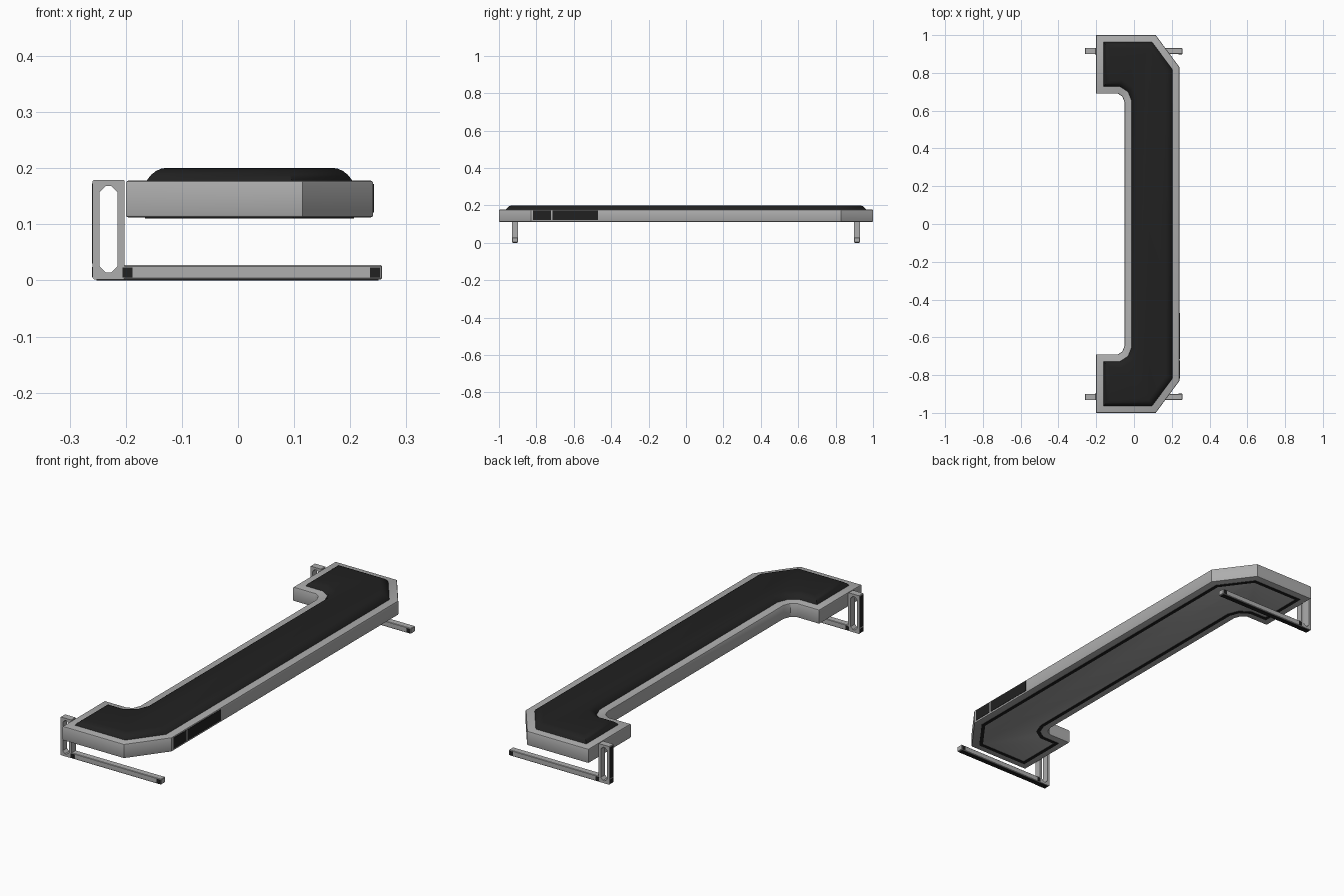
import bpy, bmesh
from mathutils import Vector

if "Cube" in bpy.data.objects:
    bpy.data.objects.remove(bpy.data.objects["Cube"])


def material(name, rgb):
    m = bpy.data.materials.new(name)
    m.diffuse_color = (*rgb, 1)
    m.use_nodes = True
    m.node_tree.nodes["Principled BSDF"].inputs["Base Color"].default_value = m.diffuse_color
    return m


GREY = material("light grey metal", (0.42, 0.42, 0.42))
BLACK = material("black padding", (0.015, 0.015, 0.015))


def inset(pts, d):
    """Move a counter-clockwise outline inward by d with mitred corners."""
    out = []
    for i, p in enumerate(pts):
        a, b, c = Vector(pts[i - 1]), Vector(p), Vector(pts[(i + 1) % len(pts)])
        e1, e2 = (b - a).normalized(), (c - b).normalized()
        n1, n2 = Vector((-e1.y, e1.x)), Vector((-e2.y, e2.x))
        out.append(b + (n1 + n2) * d / (1 + n1.dot(n2)))
    return out


def finish(name, bm, mat, bevel=0, smooth=None):
    bmesh.ops.recalc_face_normals(bm, faces=bm.faces)
    me = bpy.data.meshes.new(name)
    bm.to_mesh(me)
    bm.free()
    me.materials.append(mat)
    ob = bpy.data.objects.new(name, me)
    bpy.context.collection.objects.link(ob)
    if bevel:
        mod = ob.modifiers.new("edge bevel", "BEVEL")
        mod.width, mod.segments = bevel, 1
    if smooth:
        bpy.ops.object.select_all(action='DESELECT')
        ob.select_set(True)
        bpy.context.view_layer.objects.active = ob
        bpy.ops.object.shade_smooth_by_angle(angle=smooth)
    return ob


def loft(name, rings, mat, closed=False, smooth=None):
    """Skin a stack of matching rings; cap the ends, or close into a loop."""
    bm = bmesh.new()
    vs = [[bm.verts.new(p) for p in r] for r in rings]
    n = len(vs[0])
    pairs = list(zip(vs, vs[1:])) + ([(vs[-1], vs[0])] if closed else [])
    for r, s in pairs:
        for i in range(n):
            j = (i + 1) % n
            bm.faces.new((r[i], r[j], s[j], s[i]))
    if not closed:
        bm.faces.new(vs[0][::-1])
        bm.faces.new(vs[-1])
    return finish(name, bm, mat, smooth=smooth)


def box(name, lo, hi, mat, bevel=0):
    bm = bmesh.new()
    bmesh.ops.create_cube(bm, size=1)
    for v in bm.verts:
        v.co = [(lo[k] + hi[k]) / 2 + v.co[k] * (hi[k] - lo[k]) for k in range(3)]
    return finish(name, bm, mat, bevel)


# outline of the bracket-shaped deck, mirrored front to back
half = [(0.241, 0.83), (0.115, 1), (-0.2, 1), (-0.2, 0.69),
        (-0.085, 0.69), (-0.062, 0.675), (-0.05, 0.645)]
outline = half + [(x, -y) for x, y in reversed(half)]


def layer(d, z):
    return [(p.x, p.y, z) for p in inset(outline, d)]


# deck body with softened edges, and raised rounded pad
loft("deck_body", [layer(d, z) for d, z in (
    (0.005, 0.112), (0.0015, 0.1135), (0, 0.117), (0, 0.173),
    (0.0015, 0.1765), (0.005, 0.178))], GREY, smooth=0.5)
loft("deck_pad", [layer(d, z) for d, z in (
    (0.036, 0.176), (0.038, 0.179), (0.045, 0.188), (0.054, 0.195),
    (0.063, 0.199), (0.072, 0.2005))], BLACK, smooth=0.6)

# black seam line under the deck
loft("underside_seam", [layer(d, z) for d, z in (
    (0.034, 0.110), (0.05, 0.110), (0.05, 0.113), (0.034, 0.113))],
    BLACK, closed=True)

# display panels on the right side
box("side_panel_small", (0.238, -0.817, 0.121), (0.2425, -0.723, 0.172), BLACK)
box("side_panel_large", (0.238, -0.715, 0.121), (0.2425, -0.47, 0.172), BLACK)


def octagon(x0, x1, z0, z1, c, y):
    return [(x, y, z) for x, z in (
        (x0 + c, z0), (x1 - c, z0), (x1, z0 + c), (x1, z1 - c),
        (x1 - c, z1), (x0 + c, z1), (x0, z1 - c), (x0, z0 + c))]


# legs: slotted upright, foot bar, black caps and grip strips
for end, s in (("front", -1), ("back", 1)):
    yc, t = s * 0.915, 0.0155
    outer = (-0.259, -0.202, 0.002, 0.179, 0.002)
    slot = (-0.247, -0.215, 0.014, 0.168, 0.011)
    loft(end + "_upright", [octagon(*outer, yc - t), octagon(*slot, yc - t),
                            octagon(*slot, yc + t), octagon(*outer, yc + t)],
         GREY, closed=True)
    box(end + "_foot_bar", (-0.204, yc - t, 0.002), (0.257, yc + t, 0.027), GREY, 0.002)
    box(end + "_foot_strip", (-0.252, yc - 0.011, 0), (0.25, yc + 0.011, 0.004), BLACK)
    for i, (z0, z1) in enumerate(((0.006, 0.024), (0.03, 0.173))):
        box(f"{end}_upright_strip_{i}", (-0.2605, yc - 0.012, z0),
            (-0.257, yc + 0.012, z1), BLACK)
    for side, x in (("left", -0.197), ("right", 0.244)):
        box(f"{end}_foot_cap_{side}", (x - 0.009, yc - t - 0.001, 0.005),
            (x + 0.009, yc + t + 0.001, 0.023), BLACK)
